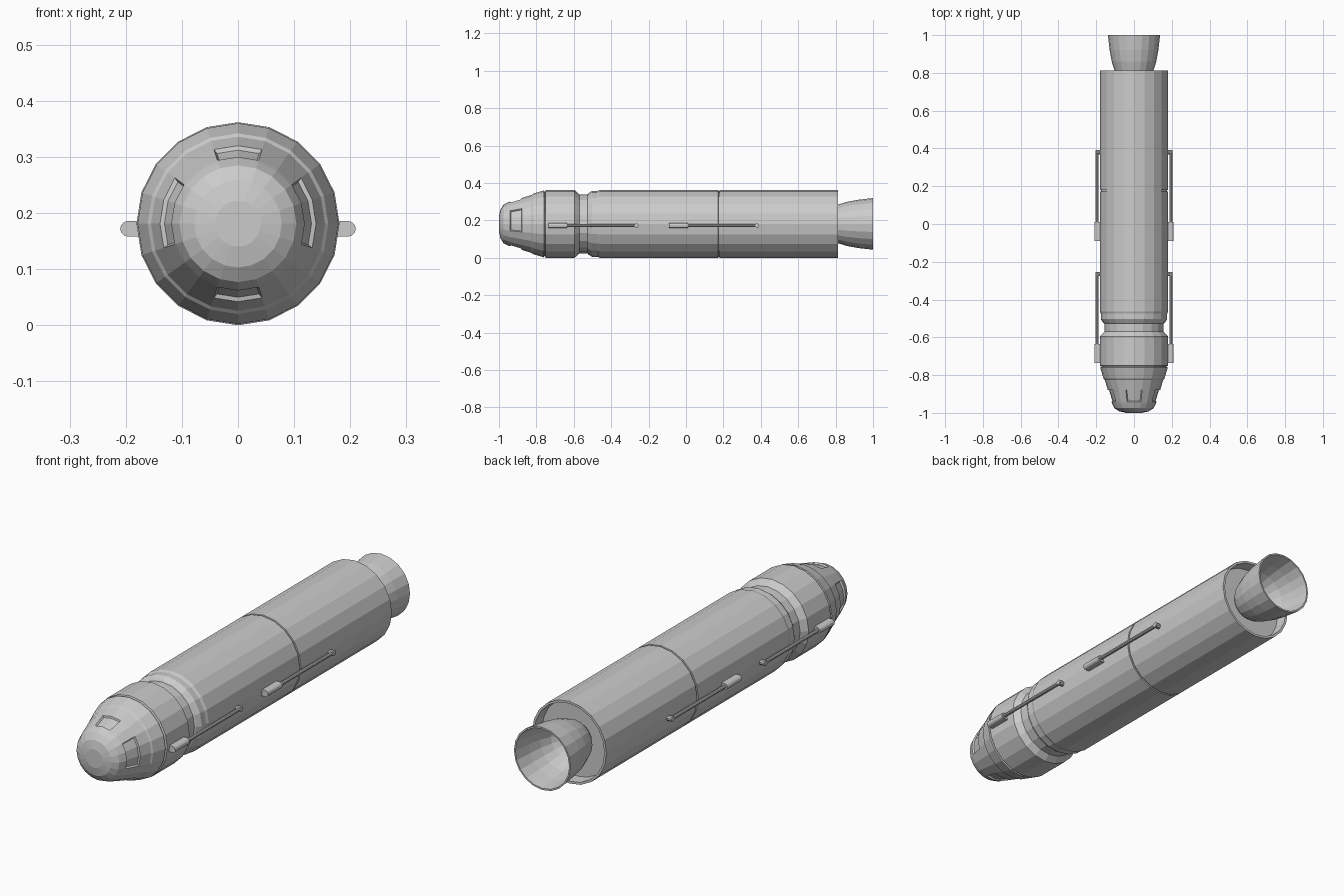
import bpy, bmesh, math
from mathutils import Vector

if "Cube" in bpy.data.objects:
    bpy.data.objects.remove(bpy.data.objects["Cube"])

ZC, SIDES = 0.181, 20


def finish(bm, name):
    bmesh.ops.recalc_face_normals(bm, faces=bm.faces)
    me = bpy.data.meshes.new(name)
    bm.to_mesh(me)
    bm.free()
    ob = bpy.data.objects.new(name, me)
    bpy.context.collection.objects.link(ob)
    return ob


def lathe(profile):
    """Revolve (y, r) points about the long axis; returns bmesh and bands of faces."""
    bm = bmesh.new()
    rings = []
    for y, r in profile:
        angles = [2 * math.pi * k / SIDES for k in range(SIDES)]
        rings.append([bm.verts.new((r * math.sin(t), y, ZC + r * math.cos(t))) for t in angles])
    bands = []
    for a, b in zip(rings, rings[1:]):
        bands.append([bm.faces.new((a[k], a[(k + 1) % SIDES], b[(k + 1) % SIDES], b[k]))
                      for k in range(SIDES)])
    bm.faces.new(rings[0])
    bm.faces.new(rings[-1])
    bmesh.ops.recalc_face_normals(bm, faces=bm.faces)
    return bm, bands


# Nose capsule with recessed windows
bm, bands = lathe([(-1.0, .041), (-.992, .078), (-.975, .104), (-.95, .116),
                   (-.942, .119), (-.878, .139), (-.825, .155), (-.819, .161),
                   (-.76, .179), (-.757, .172), (-.74, .172)])
for group in ((19, 0), (9, 10), (3, 4, 5), (14, 15, 16)):
    bmesh.ops.inset_region(bm, faces=[bands[4][k] for k in group],
                           thickness=.004, depth=-.007, use_even_offset=True)
finish(bm, "nose_capsule")

# Front collar, waist groove and long hull with seam and open tail
bm, _ = lathe([(-.753, .172), (-.75, .181), (-.595, .181), (-.57, .157), (-.527, .157),
               (-.523, .163), (-.503, .176), (-.475, .176), (-.462, .181),
               (.172, .181), (.173, .176), (.179, .176), (.18, .181),
               (.812, .181), (.812, .171), (.76, .168), (.76, .06)])
finish(bm, "hull")

# Engine bell, hollow
bm, _ = lathe([(.755, .07), (.78, .09), (.812, .103), (.86, .118), (.92, .129), (1.0, .138),
               (1.0, .131), (.92, .121), (.86, .109), (.81, .09), (.775, .05)])
finish(bm, "engine_bell")


def tube(bm, a, b, r, n=10):
    a, b = Vector(a), Vector(b)
    d = b - a
    m = d.to_track_quat('Z', 'Y').to_matrix().to_4x4()
    m.translation = (a + b) / 2
    bmesh.ops.create_cone(bm, cap_ends=True, segments=n, radius1=r, radius2=r,
                          depth=d.length, matrix=m)


# Side rails: rounded pod in front, thin rod, bent foot with pin
ZR = .172
for side, label in ((1, "right"), (-1, "left")):
    for y0, pos in ((-.735, "front"), (-.09, "rear")):
        bm = bmesh.new()
        arc = [math.radians(a) for a in range(-90, 91, 30)]
        section = [(.165, ZR - .014)] + [(.196 + .014 * math.cos(a), ZR + .014 * math.sin(a))
                                         for a in arc] + [(.165, ZR + .014)]
        face = bm.faces.new([bm.verts.new((side * x, y0, z)) for x, z in section])
        ext = bmesh.ops.extrude_face_region(bm, geom=[face])
        bmesh.ops.translate(bm, vec=(0, .1, 0),
                            verts=[v for v in ext["geom"] if isinstance(v, bmesh.types.BMVert)])
        finish(bm, f"{label}_{pos}_rail_pod")

        bm = bmesh.new()
        end = y0 + .47
        tube(bm, (side * .195, y0 + .09, ZR), (side * .195, end, ZR), .008)
        tube(bm, (side * .17, end, ZR), (side * .203, end, ZR), .0115)
        finish(bm, f"{label}_{pos}_rail_rod")
